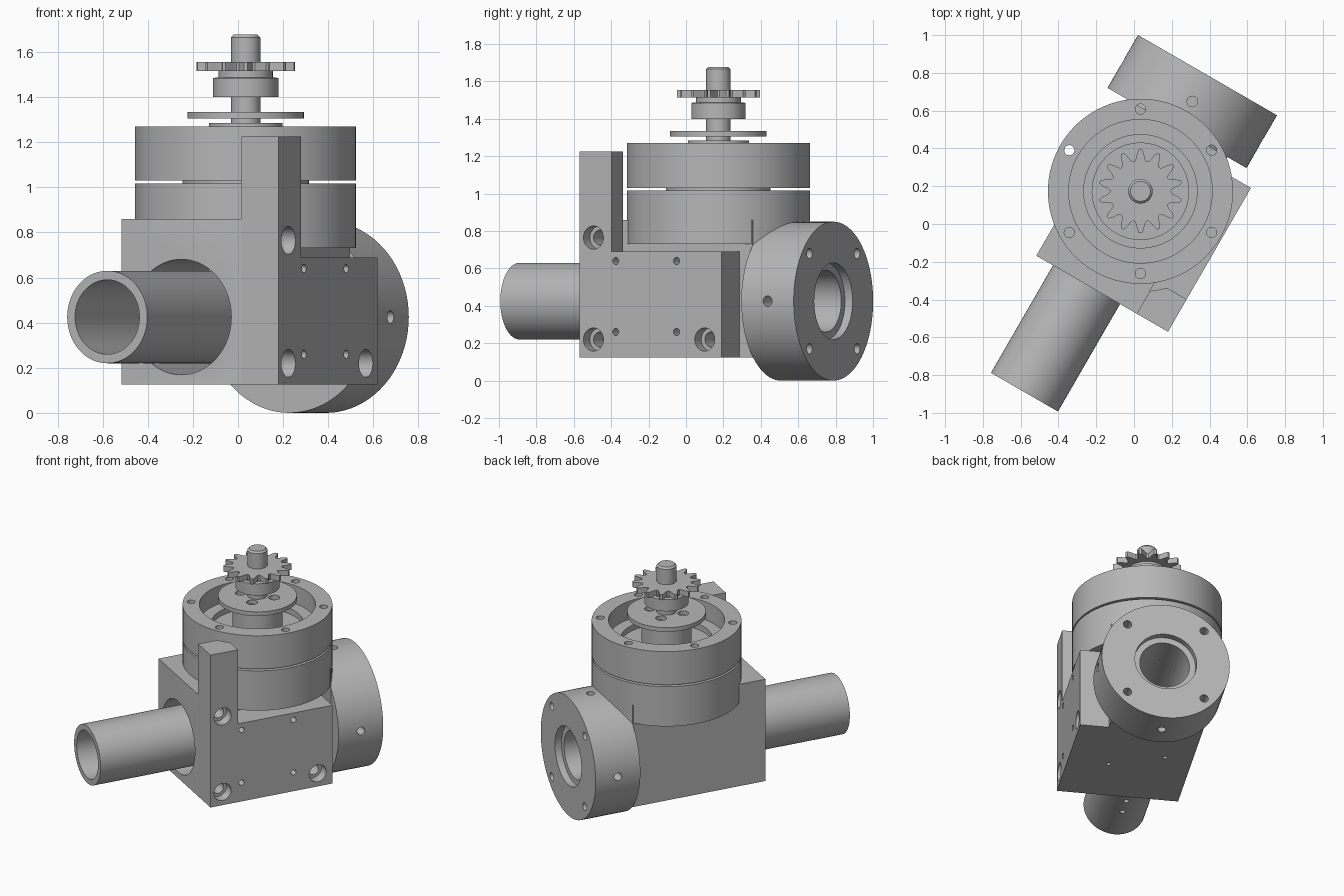
import bpy, bmesh, math
from mathutils import Vector, Matrix

cube = bpy.data.objects.get("Cube")
if cube:
    bpy.data.objects.remove(cube, do_unlink=True)

grey = bpy.data.materials.new("machined grey")
grey.use_nodes = True
COLOUR = (0.47, 0.47, 0.47, 1)
grey.diffuse_color = COLOUR
grey.node_tree.nodes["Principled BSDF"].inputs["Base Color"].default_value = COLOUR

AX, AZ = -0.057, 0.425          # bore axis, running along local y
TX, TY = -0.057, 0.167          # turret axis, running along z
TURRET = Matrix.Translation((TX, TY, 0))
BORE = Matrix.Translation((AX, 0, AZ)) @ Matrix.Rotation(-math.pi / 2, 4, 'X')
parts = []


def finish(name, bm, part=True):
    bmesh.ops.recalc_face_normals(bm, faces=bm.faces)
    mesh = bpy.data.meshes.new(name)
    bm.to_mesh(mesh)
    bm.free()
    mesh.materials.append(grey)
    obj = bpy.data.objects.new(name, mesh)
    bpy.context.scene.collection.objects.link(obj)
    if part:
        parts.append(obj)
    return obj


def box(name, lo, hi, part=True):
    bm = bmesh.new()
    lo, hi = Vector(lo), Vector(hi)
    m = Matrix.Translation((lo + hi) / 2) @ Matrix.Diagonal((*(hi - lo), 1))
    bmesh.ops.create_cube(bm, size=1, matrix=m)
    return finish(name, bm, part)


def lathe(name, profile, frame, steps=80):
    """Spin a closed (radius, height) profile round the frame's z axis."""
    bm = bmesh.new()
    verts = [bm.verts.new((r, 0, h)) for r, h in profile]
    edges = [bm.edges.new((verts[i - 1], verts[i])) for i in range(len(verts))
             if profile[i - 1][0] + profile[i][0] > 0]
    bmesh.ops.spin(bm, geom=verts + edges, cent=(0, 0, 0), axis=(0, 0, 1),
                   angle=math.tau, steps=steps, use_merge=False)
    bmesh.ops.remove_doubles(bm, verts=bm.verts, dist=1e-5)
    bm.transform(frame)
    return finish(name, bm)


def disc(name, r, h0, h1, frame=TURRET):
    return lathe(name, [(0, h0), (r, h0), (r, h1), (0, h1)], frame)


def combine(obj, other, operation):
    mod = obj.modifiers.new("join", 'BOOLEAN')
    mod.object, mod.operation, mod.solver = other, operation, 'EXACT'
    bpy.context.view_layer.update()
    graph = bpy.context.evaluated_depsgraph_get()
    mesh = bpy.data.meshes.new_from_object(obj.evaluated_get(graph))
    obj.modifiers.clear()
    obj.data = mesh
    bpy.data.objects.remove(other, do_unlink=True)


def drill(obj, r, start, end, sides=24):
    """Cut a round hole from start to end."""
    start, end = Vector(start), Vector(end)
    d = end - start
    m = Matrix.Translation((start + end) / 2) @ d.to_track_quat('Z', 'Y').to_matrix().to_4x4()
    bm = bmesh.new()
    bmesh.ops.create_cone(bm, cap_ends=True, segments=sides, radius1=r,
                          radius2=r, depth=d.length, matrix=m)
    combine(obj, finish("cutter", bm, False), 'DIFFERENCE')


def ring(n, r, start=0):
    for i in range(n):
        a = math.radians(start) + math.tau * i / n
        yield r * math.cos(a), r * math.sin(a)


# Gearbox body with low side shoulder and corner post
LEFT, RIGHT, FRONT = -0.364, 0.441, -0.404
body = box("gearbox_body", (LEFT, FRONT, 0.125), (0.25, 0.554, 0.86))
shoulder = box("shoulder", (0.1, FRONT, 0.125), (RIGHT, 0.475, 0.69), False)
post = box("post", (0.25, FRONT, 0.5), (RIGHT, -0.206, 1.225), False)
drill(post, 0.53, (TX, TY, 0.69), (TX, TY, 1.4), 96)
combine(body, shoulder, 'UNION')
combine(body, post, 'UNION')

# Tube clearance and through bore
drill(body, 0.256, (AX, -0.6, AZ), (AX, 0.1, AZ), 72)
drill(body, 0.165, (AX, 0, AZ), (AX, 0.7, AZ), 72)

# Counterbored mounting holes and small tapped holes on the right side
for y, z in ((-0.317, 0.765), (-0.317, 0.22), (0.37, 0.22)):
    drill(body, 0.062, (RIGHT + 0.1, y, z), (RIGHT - 0.07, y, z))
    drill(body, 0.04, (RIGHT, y, z), (RIGHT - 0.17, y, z))
for y in (-0.179, 0.196):
    for z in (0.26, 0.64):
        drill(body, 0.019, (RIGHT + 0.1, y, z), (RIGHT - 0.1, y, z), 16)
for x, y in ((0.17, 0.0), (-0.18, 0.15)):
    drill(body, 0.015, (x, y, 0), (x, y, 0.155), 16)

# Input tube
tube = lathe("input_tube", [(0.165, -1.061), (0.205, -1.061), (0.205, 0.2), (0.165, 0.2)], BORE)
for y in (-0.62, -0.76):
    drill(tube, 0.018, (AX, y, 0.1), (AX, y, AZ), 16)

# Rear flange with counterbore, face holes and radial holes
flange = lathe("rear_flange", [(0.165, 0.554), (0.425, 0.554), (0.425, 0.877),
                               (0.205, 0.877), (0.205, 0.83), (0.165, 0.83)], BORE)
for x, z in ring(4, 0.36, 45):
    drill(flange, 0.028, (AX + x, 1, AZ + z), (AX + x, 0.77, AZ + z))
for x, z in ring(4, 1):
    drill(flange, 0.028, (AX + x * 0.5, 0.716, AZ + z * 0.5), (AX + x * 0.33, 0.716, AZ + z * 0.33))

# Turret rings
lower = disc("lower_turret", 0.49, 0.73, 1.017)
disc("turret_spacer", 0.28, 1.0, 1.05)
upper = lathe("upper_turret", [(0, 1.03), (0.49, 1.03), (0.49, 1.27), (0.38, 1.27), (0.38, 1.14),
                               (0.30, 1.14), (0.30, 1.1), (0, 1.1)], TURRET)
for x, y in ring(6, 0.435, 60):
    for turret in (lower, upper):
        drill(turret, 0.027, (TX + x, TY + y, 0.6), (TX + x, TY + y, 1.4))

# Output hub, drilled plate, shaft and collar
disc("output_hub", 0.163, 1.08, 1.285)
disc("hub_neck", 0.065, 1.27, 1.32)
plate = disc("drive_plate", 0.258, 1.305, 1.335)
for x, y in ring(4, 0.115, 47):
    drill(plate, 0.036, (TX + x, TY + y, 1.25), (TX + x, TY + y, 1.4))
lathe("output_shaft", [(0, 1.3), (0.065, 1.3), (0.065, 1.665), (0.053, 1.677), (0, 1.677)], TURRET)
lathe("sprocket_collar", [(0, 1.4), (0.145, 1.4), (0.145, 1.485), (0.12, 1.488),
                          (0.12, 1.52), (0, 1.52)], TURRET)

# Toothed sprocket
TEETH = 14
TOOTH = ((-0.08, 0.222), (0.08, 0.222), (0.2, 0.2), (0.3, 0.175), (0.42, 0.162),
         (0.58, 0.162), (0.7, 0.175), (0.8, 0.2))
bm = bmesh.new()
outline = []
for i in range(TEETH):
    for step, r in TOOTH:
        a = math.radians(120) + math.tau * (i + step) / TEETH
        outline.append(bm.verts.new((TX + r * math.cos(a), TY + r * math.sin(a), 1.515)))
face = bm.faces.new(outline)
top = bmesh.ops.extrude_face_region(bm, geom=[face])["geom"]
bmesh.ops.translate(bm, vec=(0, 0, 0.04), verts=[v for v in top if isinstance(v, bmesh.types.BMVert)])
finish("sprocket", bm)

# Turn the whole assembly and shade it
bpy.ops.object.select_all(action='DESELECT')
for obj in parts:
    obj.data.transform(Matrix.Rotation(math.radians(-30), 4, 'Z'))
    obj.select_set(True)
bpy.context.view_layer.objects.active = body
bpy.ops.object.shade_smooth_by_angle(angle=math.radians(30))
